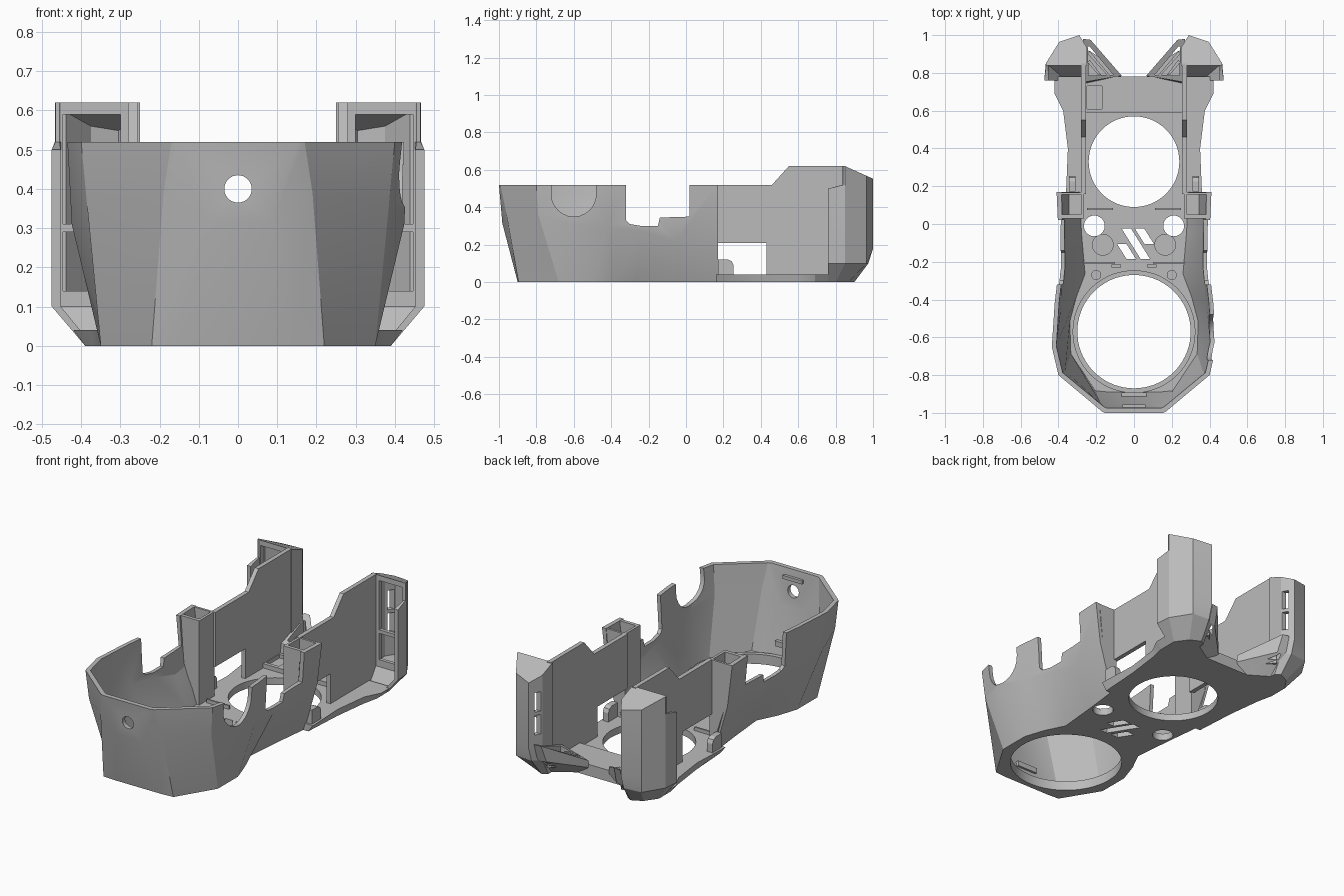
import bpy, bmesh, math

if "Cube" in bpy.data.objects:
    bpy.data.objects.remove(bpy.data.objects["Cube"])

grey = bpy.data.materials.new("plain grey")
grey.use_nodes = True
grey.diffuse_color = (0.5, 0.5, 0.5, 1)
grey.node_tree.nodes["Principled BSDF"].inputs["Base Color"].default_value = (0.5, 0.5, 0.5, 1)


def loft(name, rings):
    """Closed solid through rings with equal numbers of points."""
    bm = bmesh.new()
    vs = [[bm.verts.new(p) for p in ring] for ring in rings]
    n = len(vs[0])
    for lo, hi in zip(vs, vs[1:]):
        for i in range(n):
            j = (i + 1) % n
            bm.faces.new((lo[i], lo[j], hi[j], hi[i]))
    bm.faces.new(vs[0][::-1])
    bm.faces.new(vs[-1])
    bmesh.ops.recalc_face_normals(bm, faces=bm.faces)
    mesh = bpy.data.meshes.new(name)
    bm.to_mesh(mesh)
    bm.free()
    mesh.materials.append(grey)
    obj = bpy.data.objects.new(name, mesh)
    bpy.context.collection.objects.link(obj)
    return obj


def flat(pts, z, s=1):
    return [(x * s, y, z) for x, y in pts]


def plate(name, pts, z0, z1, s=1):
    return loft(name, [flat(pts, z0, s), flat(pts, z1, s)])


def side_plate(name, pts, x0, x1):
    return loft(name, [[(x, y, z) for y, z in pts] for x in (x0, x1)])


def box(name, x, y, z, s=1):
    return plate(name, [(x[0], y[0]), (x[1], y[0]), (x[1], y[1]), (x[0], y[1])], z[0], z[1], s)


def circle(cx, cy, r, n=48):
    return [(cx + r * math.cos(i * math.tau / n), cy + r * math.sin(i * math.tau / n)) for i in range(n)]


def cut(obj, *cutters):
    for c in cutters:
        c.hide_render = True
        m = obj.modifiers.new("cut", "BOOLEAN")
        m.operation, m.solver, m.object = "DIFFERENCE", "EXACT", c
        dg = bpy.context.evaluated_depsgraph_get()
        new = bpy.data.meshes.new_from_object(obj.evaluated_get(dg))
        obj.modifiers.clear()
        obj.data = new
        bpy.data.objects.remove(c)


def both(half):
    return half + [(-p[0], *p[1:]) for p in reversed(half)]


# Front bowl: faceted shell with floor, open at the back
low = [(.145, -.9), (.22, -.895), (.35, -.68), (.35, -.5), (.31, -.38), (.255, -.27), (.275, -.05), (.3, .17)]
mid = [(.085, -.982, .315), (.19, -.965, .39), (.385, -.79, .36), (.424, -.62, .31), (.405, -.42, .3),
       (.385, -.23, .27), (.38, -.05, .22), (.38, .17, .28)]
top = [(.155, -1), (.17, -.992), (.4, -.8), (.435, -.65), (.42, -.42), (.4, -.25), (.4, -.05), (.41, .17)]
low, top = [(*p, 0) for p in low], [(*p, .52) for p in top]


def inset(pts):
    return both([(x * .945, .3 if y > .1 else (-.6 + (y + .6) * .935 if y < -.6 else y), z) for x, y, z in pts])


above_floor = [tuple(a + (c - a) * .04 / q[2] for a, c in zip(p, q)) for p, q in zip(low, mid)]
bowl = loft("front_bowl", [both(low), both(mid), both(top)])
cut(bowl, loft("bowl_cavity", [inset(above_floor), inset(mid), inset(top),
                               inset([(x, y, .6) for x, y, z in top])]))
notch = [(-.32, .6), (-.32, .33), (-.3, .31), (-.24, .3), (-.15, .3), (-.14, .345), (.02, .35), (.02, .6)]
arc = [(-.6 + .12 * math.cos(a), .47 + .12 * math.sin(a)) for a in [math.pi * (1 + i / 12) for i in range(13)]]
port = [[(x, y, z) for x, z in circle(0, .4, .035, 32)] for y in (-1.1, -.9)]
cut(bowl, side_plate("side_notch", notch, -1, 1),
    side_plate("round_notch", arc + [(-.48, .6), (-.72, .6)], .2, 1),
    loft("port_hole", port),
    plate("front_opening", circle(0, -.57, .3, 72), -.1, .2))


# Openings in the middle of the floor
def rear_opening():
    return plate("rear_opening", circle(0, .33, .24, 64), -.1, .2)


cut(bowl, rear_opening())
for s in (1, -1):
    cut(bowl, plate("round_hole", circle(.21, -.01, .055, 32), -.1, .2, s),
        plate("disc_recess", circle(.165, -.11, .055, 32), .03, .2, s),
        plate("pin_recess", circle(.2, -.27, .024, 20), .02, .2, s))
for x, y, run in ((-.065, -.105, .05), (-.04, -.025, .1), (.03, -.025, .05)):
    d = run * 1.6
    cut(bowl, plate("vent_slot", [(x - .025, y), (x + .025, y), (x + run + .025, y - d),
                                  (x + run - .025, y - d)], -.1, .2))

# Raised lip round the front opening and clips inside the bowl
lip = plate("opening_lip", circle(0, -.57, .325, 72), .03, .055)
cut(lip, plate("lip_hole", circle(0, -.57, .3, 72), -.1, .2))
box("lower_clip", (-.065, .065), (-.915, -.892), (.1, .13))
box("upper_clip", (-.06, .06), (-.985, -.955), (.46, .48))

# Rear floor, chamfered below the pods
edge = [(.36, .16), (.35, .4), (.375, .6), (.42, .69), (.42, .78)]
under = [(.33, .16), (.345, .4), (.37, .6), (.39, .69), (.39, .78)]
floor = loft("rear_floor", [flat(both(under), 0), flat(both(edge), .04)])
cut(floor, rear_opening())
bar = box("rear_crossbar", (-.26, .26), (.59, .78), (.02, .065))
cut(bar, box("bar_notch", (-.25, -.17), (.61, .73), (.045, .2)))

# Pod rings: an outer flap reaches forward below, and steps back near the top
foot = [(.25, .77), (.37, .77), (.37, .76), (.39, .76), (.39, .8), (.34, .87), (.28, .9), (.25, .88)]
body = [(.25, .84), (.452, .84), (.452, .76), (.475, .76), (.467, .85), (.395, .965), (.29, 1), (.25, .935)]
belly = [(x, min(y, .975)) for x, y in body]
head = [(x, max(y, .84)) for x, y in body]
head[2:4] = [(.455, .838), (.465, .84)]
hollow = [(.275, .86), (.447, .86), (.375, .95), (.305, .975), (.275, .93)]


def roof(pts, h, s):
    return [(x * s, y, h - max(0, y - .85) * .45) for x, y in pts]


wall_profile = [(.16, .21), (.43, .21), (.43, .03), (.85, .03), (.85, .62), (.55, .62), (.46, .52), (.16, .52)]
duct_rings = [[(.11, .76, 0), (.27, .74, 0), (.27, .86, 0), (.22, .83, 0)],
              [(.065, .785, .05), (.27, .74, .05), (.27, .95, .1), (.22, .94, .1)],
              [(.065, .785, .09), (.27, .75, .12), (.27, .98, .2), (.23, .975, .2)]]

for s, side in ((1, "left"), (-1, "right")):
    # Thin upright wall with a window at its foot
    side_plate(side + "_wall", wall_profile, .255 * s, .28 * s)

    # Hollow rear pod, open to the front, with slots in its inner face
    pod = loft(side + "_pod", [flat(foot, 0, s), flat(belly, .1, s), flat(body, .18, s), flat(body, .5, s),
                               flat(head, .52, s), roof(head, .62, s)])
    cut(pod, loft("pod_cavity", [flat(hollow, .12, s), roof(hollow, .605, s)]))
    for z in ((.25, .36), (.38, .49)):
        cut(pod, box("inner_slot", (.2, .31), (.94, .972), z, s))
    for z in ((.14, .29), (.31, .59)):
        cut(pod, box("front_mouth", (.3, .446), (.7, .87), z, s))

    # Slanted air duct with two louvres
    duct = loft(side + "_duct", [[(x * s, y, z) for x, y, z in r] for r in duct_rings])
    cut(duct, plate("duct_mouth", [(.11, .79), (.24, .785), (.245, .94), (.235, .94)], .07, .3, s))
    for k in (0, .045):
        plate(side + "_louvre", [(.13 + k, .79), (.145 + k, .79), (.245, .9 - k), (.235, .915 - k)], .05, .11, s)

    # Tapered box pillar, open at the top
    def ring(x0, x1, y0, y1, z):
        return flat([(x0, y0), (x1, y0), (x1, y1), (x0, y1)], z, s)
    pillar = loft(side + "_pillar", [ring(.265, .28, .03, .168, .02), ring(.265, .37, .03, .168, .28),
                                     ring(.265, .4, .03, .168, .519)])
    cut(pillar, loft("pillar_cavity", [ring(.28, .345, .05, .155, .25), ring(.28, .385, .05, .155, .53)]))

    # Rounded tab beside the window, and small floor ribs
    tab = [(.172, .03), (.255, .03), (.255, .09), (.245, .11), (.225, .12), (.172, .12)]
    side_plate(side + "_tab", tab, .31 * s, .345 * s)
    box(side + "_rib", (.11, .25), (.075, .085), (.03, .06), s)
    box(side + "_floor_tab", (.07, .12), (-.23, -.215), (.03, .07), s)
    box(side + "_floor_ridge", (.1, .27), (-.21, -.2), (.03, .05), s)

# Soft shading with sharp edges kept
bpy.ops.object.select_all(action="DESELECT")
for obj in bpy.context.scene.objects:
    if obj.type == "MESH" and grey.name in obj.data.materials:
        obj.select_set(True)
        bpy.context.view_layer.objects.active = obj
bpy.ops.object.shade_smooth_by_angle(angle=math.radians(20))
